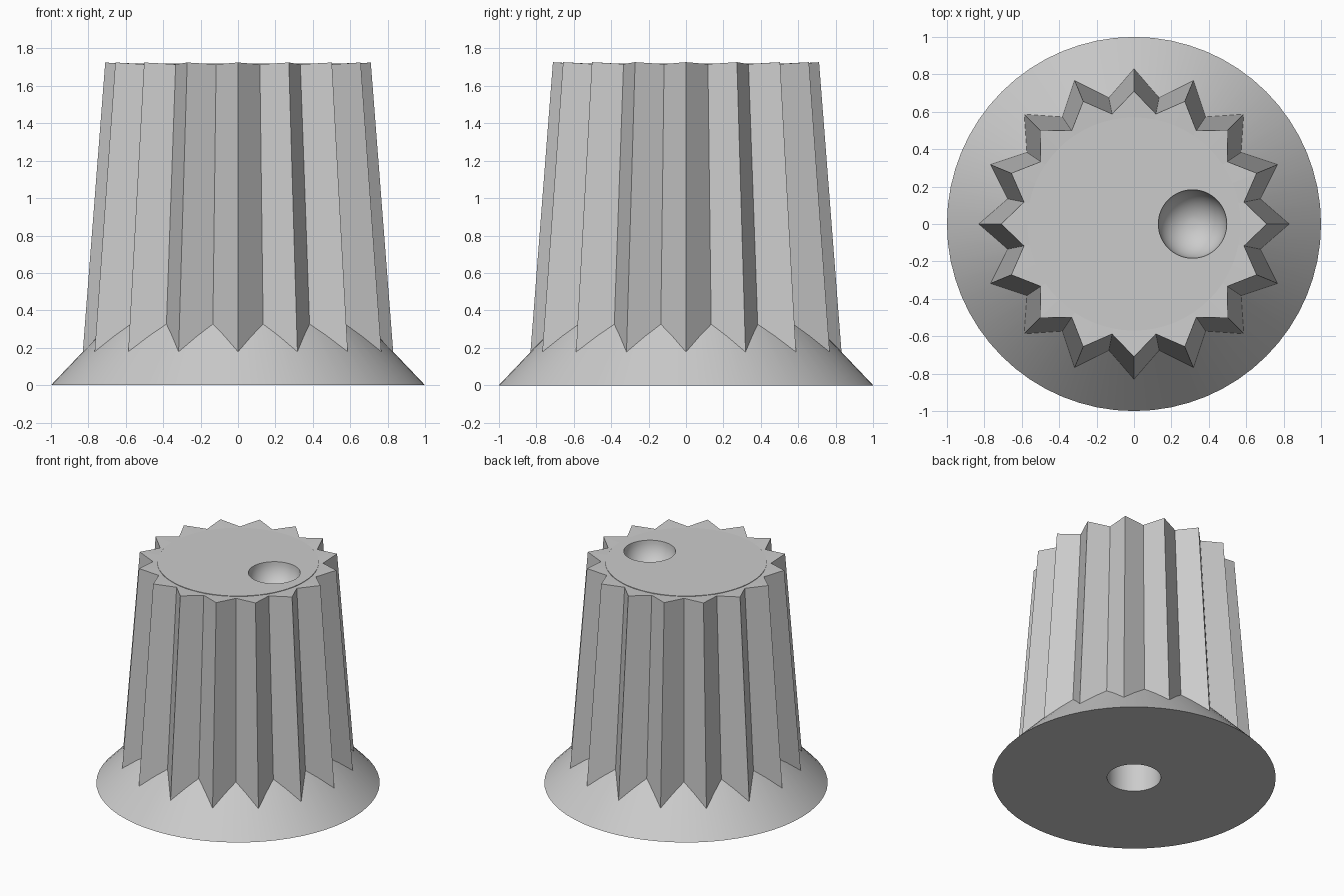
import bpy, bmesh
from math import sin, cos, pi, radians

cube = bpy.data.objects.get("Cube")
if cube:
    bpy.data.objects.remove(cube)

grey = bpy.data.materials.new("light_grey")
grey.use_nodes = True
colour = (0.6, 0.6, 0.6, 1)
grey.diffuse_color = colour
grey.node_tree.nodes["Principled BSDF"].inputs["Base Color"].default_value = colour

SEGMENTS = 64
FLUTES = 16


def circle(r, z, cx=0, n=SEGMENTS):
    return [(cx + r * cos(2 * pi * i / n), r * sin(2 * pi * i / n), z) for i in range(n)]


def star(tip, valley, z_tip, z_valley):
    n = FLUTES * 2
    points = []
    for i in range(n):
        r, z = (valley, z_valley) if i % 2 else (tip, z_tip)
        points.append((r * cos(2 * pi * i / n), r * sin(2 * pi * i / n), z))
    return points


def loft(name, rings, cap_start=False, cap_end=False, smooth=True):
    """Join rings of equal size into a surface."""
    bm = bmesh.new()
    loops = [[bm.verts.new(p) for p in ring] for ring in rings]
    for a, b in zip(loops, loops[1:]):
        n = len(a)
        for i in range(n):
            j = (i + 1) % n
            bm.faces.new((a[i], a[j], b[j], b[i]))
    if cap_start:
        bm.faces.new(loops[0][::-1])
    if cap_end:
        bm.faces.new(loops[-1])
    mesh = bpy.data.meshes.new(name)
    bm.to_mesh(mesh)
    bm.free()
    mesh.materials.append(grey)
    obj = bpy.data.objects.new(name, mesh)
    bpy.context.collection.objects.link(obj)
    if smooth:
        bpy.ops.object.select_all(action='DESELECT')
        obj.select_set(True)
        bpy.context.view_layer.objects.active = obj
        bpy.ops.object.shade_smooth_by_angle(angle=radians(30))
    return obj


# Conical skirt with the shaft hole underneath
shaft_r, shaft_depth = 0.19, 1.0
loft("skirt", [circle(shaft_r, shaft_depth), circle(shaft_r, 0),
               circle(1, 0), circle(0.59, 0.43)], cap_start=True)

# Tapered fluted grip, its lower edge buried in the skirt
loft("fluted_grip", [star(0.832, 0.70, 0.15, 0.15),
                     star(0.71, 0.60, 1.725, 1.715),
                     circle(0.55, 1.714, n=FLUTES * 2)], smooth=False)

# Slightly raised top disc with an off-centre round finger dimple
top, dimple_x, dimple_r = 1.719, 0.313, 0.183
rings = [circle(0.57, 1.708), circle(0.57, top)]
steps = 12
for k in range(steps):
    a = pi / 2 * k / steps
    rings.append(circle(dimple_r * cos(a), top - dimple_r * sin(a), dimple_x))
loft("top_disc", rings, cap_end=True)
